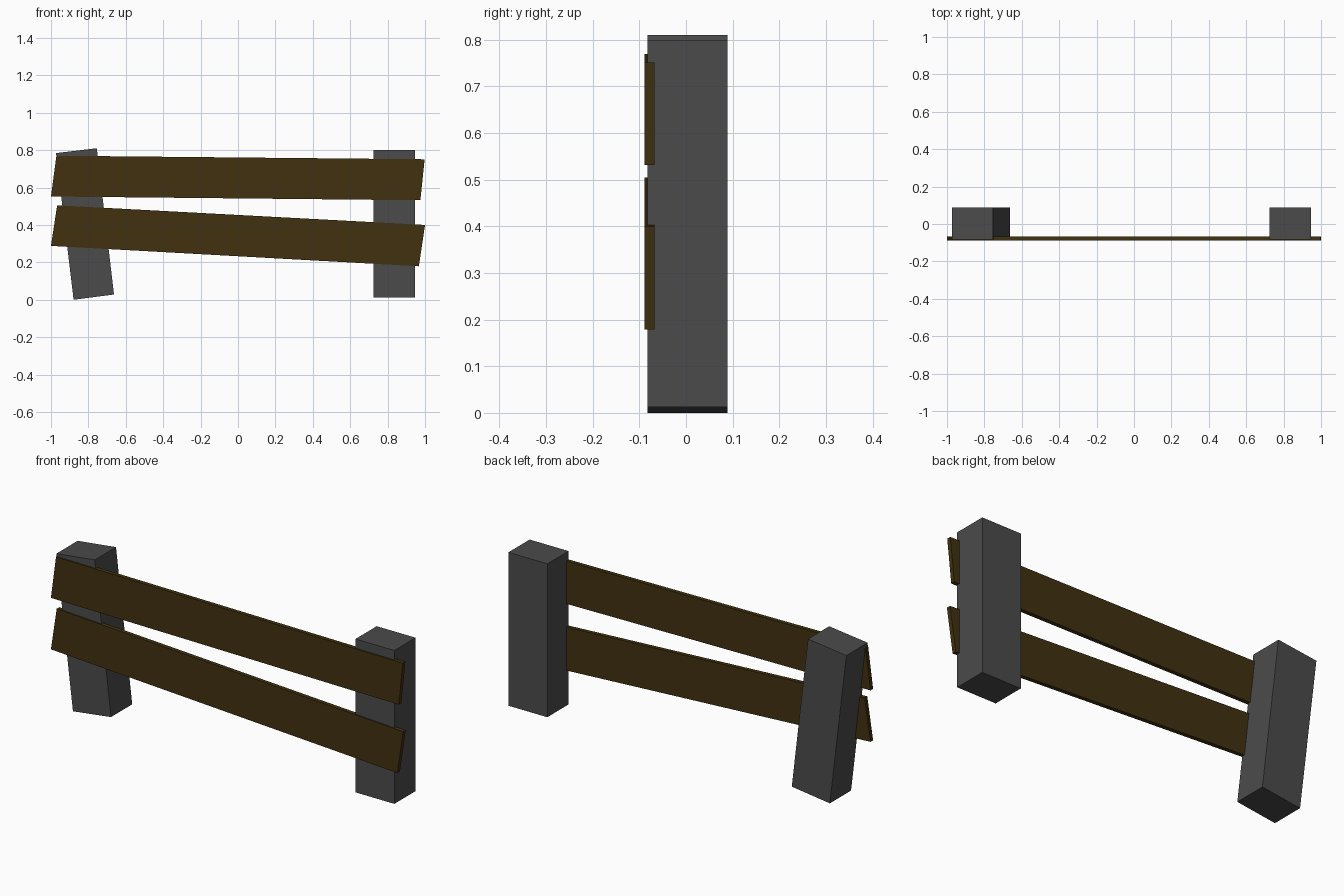
import bpy, bmesh

if "Cube" in bpy.data.objects:
    bpy.data.objects.remove(bpy.data.objects["Cube"])


def material(name, color):
    mat = bpy.data.materials.new(name)
    mat.diffuse_color = (*color, 1)
    mat.use_nodes = True
    mat.node_tree.nodes["Principled BSDF"].inputs["Base Color"].default_value = mat.diffuse_color
    return mat


def slab(name, outline, y_front, y_back, mat):
    """Extrude a front-view (x, z) outline from y_front to y_back."""
    bm = bmesh.new()
    face = bm.faces.new([bm.verts.new((x, y_front, z)) for x, z in outline])
    ext = bmesh.ops.extrude_face_region(bm, geom=[face], use_keep_orig=True)
    moved = [v for v in ext["geom"] if isinstance(v, bmesh.types.BMVert)]
    bmesh.ops.translate(bm, verts=moved, vec=(0, y_back - y_front, 0))
    bmesh.ops.recalc_face_normals(bm, faces=bm.faces)
    mesh = bpy.data.meshes.new(name)
    bm.to_mesh(mesh)
    bm.free()
    mesh.materials.append(mat)
    obj = bpy.data.objects.new(name, mesh)
    bpy.context.collection.objects.link(obj)


stone = material("dark_grey", (0.07, 0.07, 0.07))
wood = material("dark_wood", (0.052, 0.031, 0.005))

# Posts: the left one leans outward, the right one is upright
posts = {
    "left_post": [(-0.879, 0.0), (-0.663, 0.028), (-0.755, 0.81), (-0.973, 0.784)],
    "right_post": [(0.725, 0.013), (0.946, 0.013), (0.946, 0.8), (0.725, 0.8)],
}
for name, outline in posts.items():
    slab(name, outline, -0.083, 0.089, stone)

# Crooked planks with slanted ends, set slightly into the post fronts
planks = {
    "upper_plank": [(-1.0, 0.552), (0.975, 0.532), (0.998, 0.751), (-0.971, 0.77)],
    "lower_plank": [(-1.0, 0.288), (0.967, 0.179), (1.0, 0.4), (-0.967, 0.505)],
}
for name, outline in planks.items():
    slab(name, outline, -0.089, -0.068, wood)
